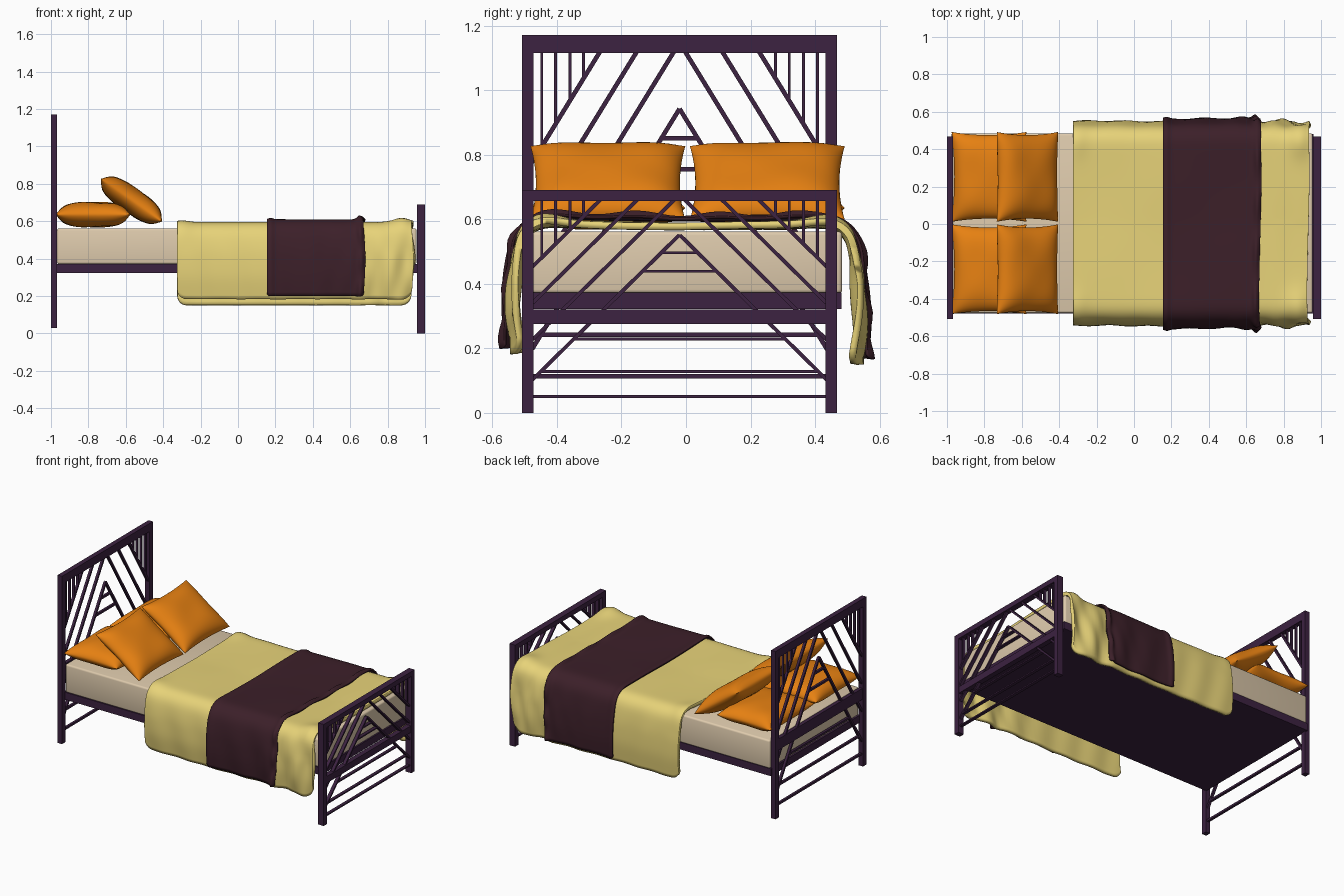
import bpy, bmesh
from math import sin, cos, pi, exp, sqrt, radians, atan2, hypot
from mathutils import Matrix, Vector

if "Cube" in bpy.data.objects:
    bpy.data.objects.remove(bpy.data.objects["Cube"])


def material(name, rgb):
    m = bpy.data.materials.new(name)
    m.diffuse_color = (*rgb, 1)
    m.use_nodes = True
    m.node_tree.nodes["Principled BSDF"].inputs["Base Color"].default_value = m.diffuse_color
    return m


PURPLE = material("purple_metal", (0.045, 0.016, 0.052))
ORANGE = material("orange_fabric", (0.80, 0.22, 0.006))
YELLOW = material("yellow_fabric", (0.80, 0.65, 0.19))
CREAM = material("cream_fabric", (0.74, 0.60, 0.42))
PLUM = material("plum_fabric", (0.045, 0.014, 0.022))


def finish(name, bm, mat, smooth=None):
    bmesh.ops.recalc_face_normals(bm, faces=bm.faces)
    me = bpy.data.meshes.new(name)
    bm.to_mesh(me)
    bm.free()
    me.materials.append(mat)
    ob = bpy.data.objects.new(name, me)
    bpy.context.collection.objects.link(ob)
    if smooth:
        bpy.context.view_layer.objects.active = ob
        ob.select_set(True)
        bpy.ops.object.shade_smooth_by_angle(angle=radians(smooth))
        ob.select_set(False)
    return ob


def add_box(bm, lo, hi):
    c = [(a + b) / 2 for a, b in zip(lo, hi)]
    s = [b - a for a, b in zip(lo, hi)]
    bmesh.ops.create_cube(bm, size=1, matrix=Matrix.Translation(c) @ Matrix.Diagonal((*s, 1)))


# --- head and foot boards: one lattice design, the foot is squashed in z ---
YC, SLOPE = -0.02, 1.63


def board(name, x0, x1, z0, squash):
    bm = bmesh.new()
    xm, depth = (x0 + x1) / 2, (x1 - x0) * 0.5

    def bar(a, b, w=0.014):
        d = Vector((0, b[0] - a[0], b[1] - a[1]))
        mid = Vector((xm, YC + (a[0] + b[0]) / 2, (a[1] + b[1]) / 2))
        rot = Matrix.Rotation(atan2(d.z, d.y), 4, 'X')
        bmesh.ops.create_cube(bm, size=1, matrix=Matrix.Translation(mid) @ rot
                              @ Matrix.Diagonal((depth, d.length, w, 1)))

    # frame: posts, top rail, middle rail
    for s in (-1, 1):
        ya, yb = sorted((YC + s * 0.452, YC + s * 0.488))
        add_box(bm, (x0, ya, 0), (x1, yb, 1.14))
    add_box(bm, (x0, YC - 0.455, 1.085), (x1, YC + 0.455, 1.14))
    add_box(bm, (x0 + 0.004, YC - 0.455, 0.455), (x1 - 0.004, YC + 0.455, 0.53))
    # sloping bars (offset at top, height at top) and short uprights
    for s in (-1, 1):
        for d0, zt in ((0, 0.912), (0.018, 1.088), (0.133, 1.088), (0.247, 1.088)):
            bar((s * d0, zt), (s * 0.457, zt - SLOPE * (0.457 - d0)))
        for d in (0.297, 0.34, 0.384, 0.427):
            bar((s * d, 1.09), (s * d, 1.088 - SLOPE * (d - 0.247)), 0.009)
    # level bars inside the middle triangle, and one full width at the bottom
    for z in (0.82, 0.725, 0.378, 0.212, 0.083):
        half = min(0.455, (0.912 - z) / SLOPE)
        bar((-half, z), (half, z))
    bmesh.ops.transform(bm, verts=bm.verts, matrix=Matrix.Translation((0, 0, z0))
                        @ Matrix.Diagonal((1, 1, squash, 1)))
    return finish(name, bm, PURPLE)


board("headboard", -1.0, -0.967, 0.03, 1.0)
board("footboard", 0.957, 1.0, 0.0, 0.605)

# --- base and mattress ---
bm = bmesh.new()
add_box(bm, (-0.975, -0.478, 0.322), (0.96, 0.482, 0.372))
finish("bed_base", bm, PURPLE)

bm = bmesh.new()
add_box(bm, (-0.967, -0.476, 0.37), (0.955, 0.484, 0.562))
bmesh.ops.bevel(bm, geom=bm.edges[:], offset=0.012, segments=3, affect='EDGES', profile=0.5)
finish("mattress", bm, CREAM, 40)


# --- pillows: two joined domes with pinched sides and pointed corners ---
def pillow(name, loc, tilt, a=0.2, b=0.24, h=0.066, phase=0.0):
    bm = bmesh.new()
    n = 28
    M = Matrix.Translation(loc) @ Matrix.Rotation(tilt, 4, 'Y')
    for side in (1, -1):
        rows = []
        for i in range(n + 1):
            row = []
            for j in range(n + 1):
                u, v = -cos(pi * i / n), -cos(pi * j / n)
                x = a * u * (1 - 0.07 * (1 - v * v))
                y = b * v * (1 - 0.07 * (1 - u * u))
                dome = max(0, (1 - u ** 4) * (1 - v ** 4)) ** 0.6
                z = side * h * dome * (1 + 0.04 * sin(5 * u + phase) * sin(4 * v + phase))
                row.append(bm.verts.new(M @ Vector((x, y, z))))
            rows.append(row)
        for i in range(n):
            for j in range(n):
                bm.faces.new((rows[i][j], rows[i + 1][j], rows[i + 1][j + 1], rows[i][j + 1]))
    bmesh.ops.remove_doubles(bm, verts=bm.verts, dist=0.0001)
    finish(name, bm, ORANGE, 80)


for k, y in enumerate((-0.242, 0.252)):
    tag = ("front", "back")[k]
    pillow("flat_pillow_" + tag, (-0.775, y, 0.635), 0, phase=k)
    pillow("leaning_pillow_" + tag, (-0.570, y, 0.712), radians(35), phase=k + 2)


# --- draped covers: a cross-section path swept along x with wrinkles ---
def smooth_path(pts, n=90):
    seg = [hypot(q[0] - p[0], q[1] - p[1]) for p, q in zip(pts, pts[1:])]
    out = []
    for i in range(n + 1):
        d, k = sum(seg) * i / n, 0
        while k < len(seg) - 1 and d > seg[k]:
            d -= seg[k]
            k += 1
        out.append(Vector(pts[k]).lerp(Vector(pts[k + 1]), d / seg[k]))
    for _ in range(6):
        out = [out[0]] + [(out[i - 1] + 2 * out[i] + out[i + 1]) / 4 for i in range(1, n)] + [out[-1]]
    return out


def wrinkle(x, p):
    # folds grow toward the foot of the bed and down the hanging sides
    hang = min(1, max(0, (0.60 - p.y) / 0.2))
    foot = 1 / (1 + exp(-(x - 0.62) * 12))
    w = hang * (0.003 + 0.010 * foot) * sin(30 * x + 7 * p.y + (1 if p.x > 0 else 0))
    w += 0.004 * hang * foot * sin(55 * x - 16 * p.y)
    shoulder = exp(-((abs(p.x) - 0.45) / 0.09) ** 2) * min(1, max(0, (p.y - 0.45) / 0.1))
    w += shoulder * (0.024 * exp(-((x - 0.88) / 0.06) ** 2) + 0.010 * exp(-((x + 0.30) / 0.05) ** 2))
    return w + 0.002 * sin(9 * x) * sin(8 * p.x)


def drape(name, x0, x1, pts, mat, thick, corner, hem=0.0):
    path = smooth_path([Vector(p) for p in pts])
    n, nx = len(path) - 1, 64
    length = sum((path[i + 1] - path[i]).length for i in range(n))
    bm = bmesh.new()
    rows = []
    for i in range(nx + 1):
        x = (x0 + x1) / 2 - cos(pi * i / nx) * (x1 - x0) / 2
        dx = min(x - x0, x1 - x, corner)
        trim = (corner - sqrt(max(0, corner ** 2 - (corner - dx) ** 2))) / length
        row = []
        for j in range(n + 1):
            f = (trim + (1 - 2 * trim) * j / n) * n
            k = min(int(f), n - 1)
            p = path[k].lerp(path[k + 1], f - k)
            t = (path[min(k + 2, n)] - path[max(k - 1, 0)]).normalized()
            off = wrinkle(x, p)
            # puckered hems where the cloth gathers
            off += hem * (exp(-((x - x1 + 0.02) / 0.018) ** 2) * (1 + 0.5 * sin(40 * p.y + 25 * p.x))
                          + 0.5 * exp(-((x - x0 - 0.02) / 0.018) ** 2))
            sway = 0.006 * sin(11 * p.y + 5 * p.x) * (x - x0) / (x1 - x0)
            row.append(bm.verts.new((x + sway, p.x - t.y * off, p.y + t.x * off)))
        rows.append(row)
    for i in range(nx):
        for j in range(n):
            bm.faces.new((rows[i][j], rows[i + 1][j], rows[i + 1][j + 1], rows[i][j + 1]))
    ob = finish(name, bm, mat, 60)
    # make the sheet face outward so thickness goes inward
    top = max(ob.data.polygons, key=lambda f: f.center.z)
    if top.normal.z < 0:
        ob.data.flip_normals()
    mod = ob.modifiers.new("thickness", 'SOLIDIFY')
    mod.thickness, mod.offset = thick, -1


drape("blanket", -0.325, 0.932,
      [(-0.530, 0.183), (-0.547, 0.30), (-0.543, 0.44), (-0.520, 0.55), (-0.470, 0.597), (-0.30, 0.594),
       (0.0, 0.588), (0.30, 0.592), (0.470, 0.594), (0.520, 0.55), (0.545, 0.42), (0.553, 0.28), (0.542, 0.150)],
      YELLOW, 0.022, 0.05)
drape("throw", 0.155, 0.675,
      [(-0.552, 0.200), (-0.561, 0.30), (-0.557, 0.44), (-0.533, 0.56), (-0.475, 0.612), (-0.30, 0.608),
       (0.0, 0.602), (0.30, 0.606), (0.475, 0.609), (0.533, 0.56), (0.559, 0.42), (0.567, 0.28), (0.561, 0.168)],
      PLUM, 0.010, 0.015, 0.014)
